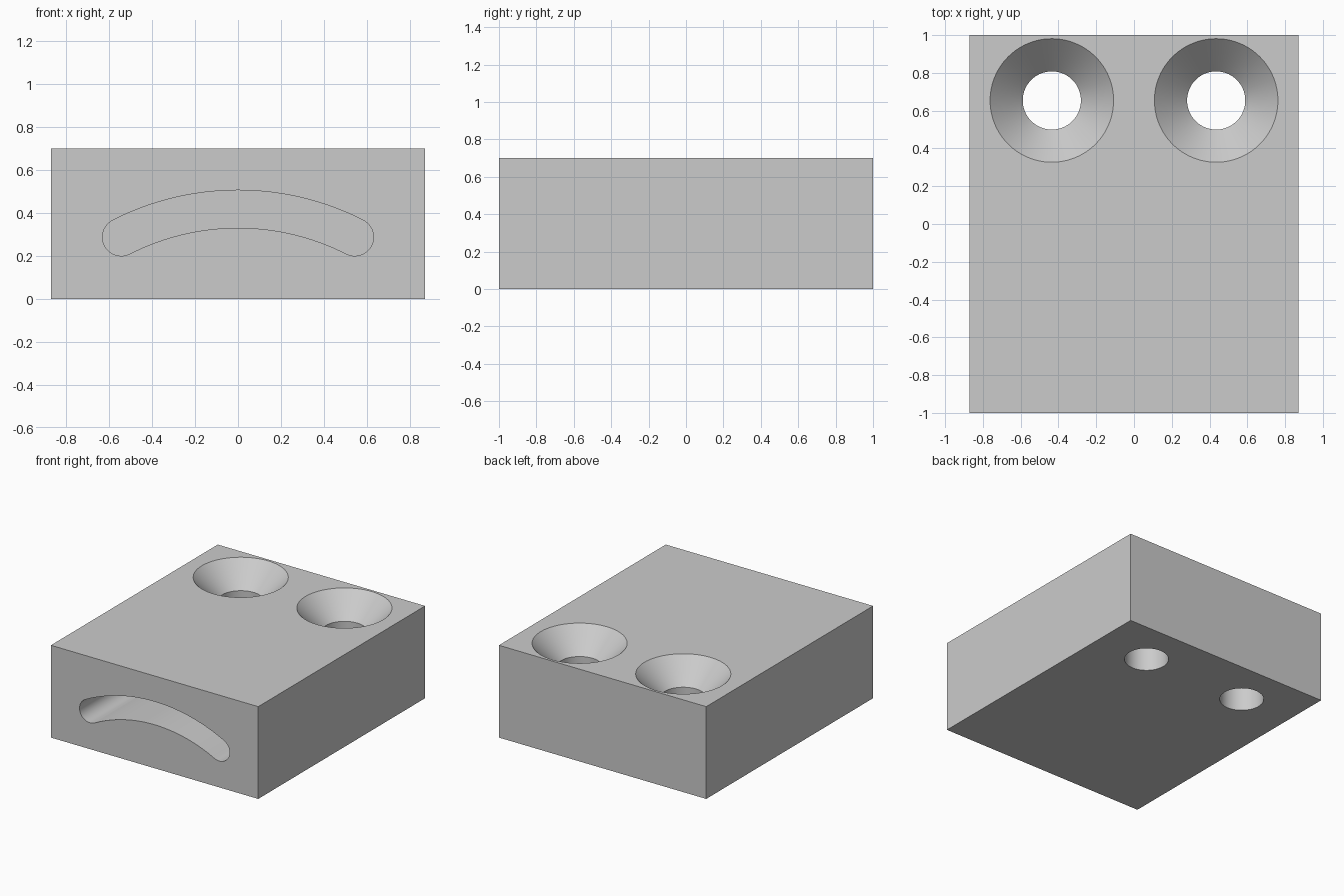
import bpy, bmesh, math

if "Cube" in bpy.data.objects:
    bpy.data.objects.remove(bpy.data.objects["Cube"])

W, D, H = 0.87, 1.0, 0.70          # half width, half depth, height


def make_object(name, bm):
    bmesh.ops.recalc_face_normals(bm, faces=bm.faces)
    mesh = bpy.data.meshes.new(name)
    bm.to_mesh(mesh)
    bm.free()
    ob = bpy.data.objects.new(name, mesh)
    bpy.context.collection.objects.link(ob)
    return ob


def countersunk_cutter(x, y, r=0.154, top_r=0.327, n=96):
    # revolved screw-hole profile: straight bore, 45 degree cone, clearance above
    depth = top_r - r
    profile = [(r, -0.1), (r, H - depth), (top_r, H), (top_r, H + 0.1)]
    bm = bmesh.new()
    rings = [[bm.verts.new((x + pr * math.cos(2 * math.pi * i / n),
                            y + pr * math.sin(2 * math.pi * i / n), z))
              for i in range(n)] for pr, z in profile]
    for a, b in zip(rings, rings[1:]):
        for i in range(n):
            j = (i + 1) % n
            bm.faces.new((a[i], a[j], b[j], b[i]))
    bm.faces.new(rings[0])
    bm.faces.new(rings[-1])
    return make_object("screw_hole_cutter", bm)


def slot_cutter(R=1.195, r=0.0875, top=0.4175, half=math.radians(27), depth=1.0):
    # arched slot with round ends, extruded in from the front face
    cz = top - R
    pts = []
    arc_n, cap_n = 48, 24
    for i in range(arc_n + 1):                       # upper arc, left to right
        a = -half + 2 * half * i / arc_n
        pts.append(((R + r) * math.sin(a), cz + (R + r) * math.cos(a)))
    for i in range(1, cap_n):                        # right end
        a = half + math.pi * i / cap_n
        pts.append((R * math.sin(half) + r * math.sin(a),
                    cz + R * math.cos(half) + r * math.cos(a)))
    for i in range(arc_n + 1):                       # lower arc, right to left
        a = half - 2 * half * i / arc_n
        pts.append(((R - r) * math.sin(a), cz + (R - r) * math.cos(a)))
    for i in range(1, cap_n):                        # left end
        a = math.pi - half + math.pi * i / cap_n
        pts.append((-R * math.sin(half) + r * math.sin(a),
                    cz + R * math.cos(half) + r * math.cos(a)))
    bm = bmesh.new()
    face = bm.faces.new([bm.verts.new((x, -D - 0.1, z)) for x, z in pts])
    ext = bmesh.ops.extrude_face_region(bm, geom=[face], use_keep_orig=True)
    verts = [g for g in ext["geom"] if isinstance(g, bmesh.types.BMVert)]
    bmesh.ops.translate(bm, verts=verts, vec=(0, depth + 0.1, 0))
    return make_object("slot_cutter", bm)


# main block
bm = bmesh.new()
bmesh.ops.create_cube(bm, size=1)
bmesh.ops.scale(bm, vec=(2 * W, 2 * D, H), verts=bm.verts)
bmesh.ops.translate(bm, vec=(0, 0, H / 2), verts=bm.verts)
block = make_object("mounting_block", bm)

grey = bpy.data.materials.new("light grey")
grey.diffuse_color = (0.6, 0.6, 0.6, 1)
grey.use_nodes = True
grey.node_tree.nodes["Principled BSDF"].inputs["Base Color"].default_value = grey.diffuse_color
block.data.materials.append(grey)

# cut two screw holes and the arched slot
bpy.context.view_layer.objects.active = block
block.select_set(True)
for cutter in [countersunk_cutter(s * 0.435, 0.654) for s in (-1, 1)] + [slot_cutter()]:
    cutter.data.materials.append(grey)
    cutter.hide_render = True
    mod = block.modifiers.new("cut", 'BOOLEAN')
    mod.operation = 'DIFFERENCE'
    mod.solver = 'EXACT'
    mod.object = cutter
    bpy.ops.object.modifier_apply(modifier=mod.name)
    bpy.data.objects.remove(cutter)

bpy.ops.object.shade_smooth_by_angle(angle=math.radians(30))
